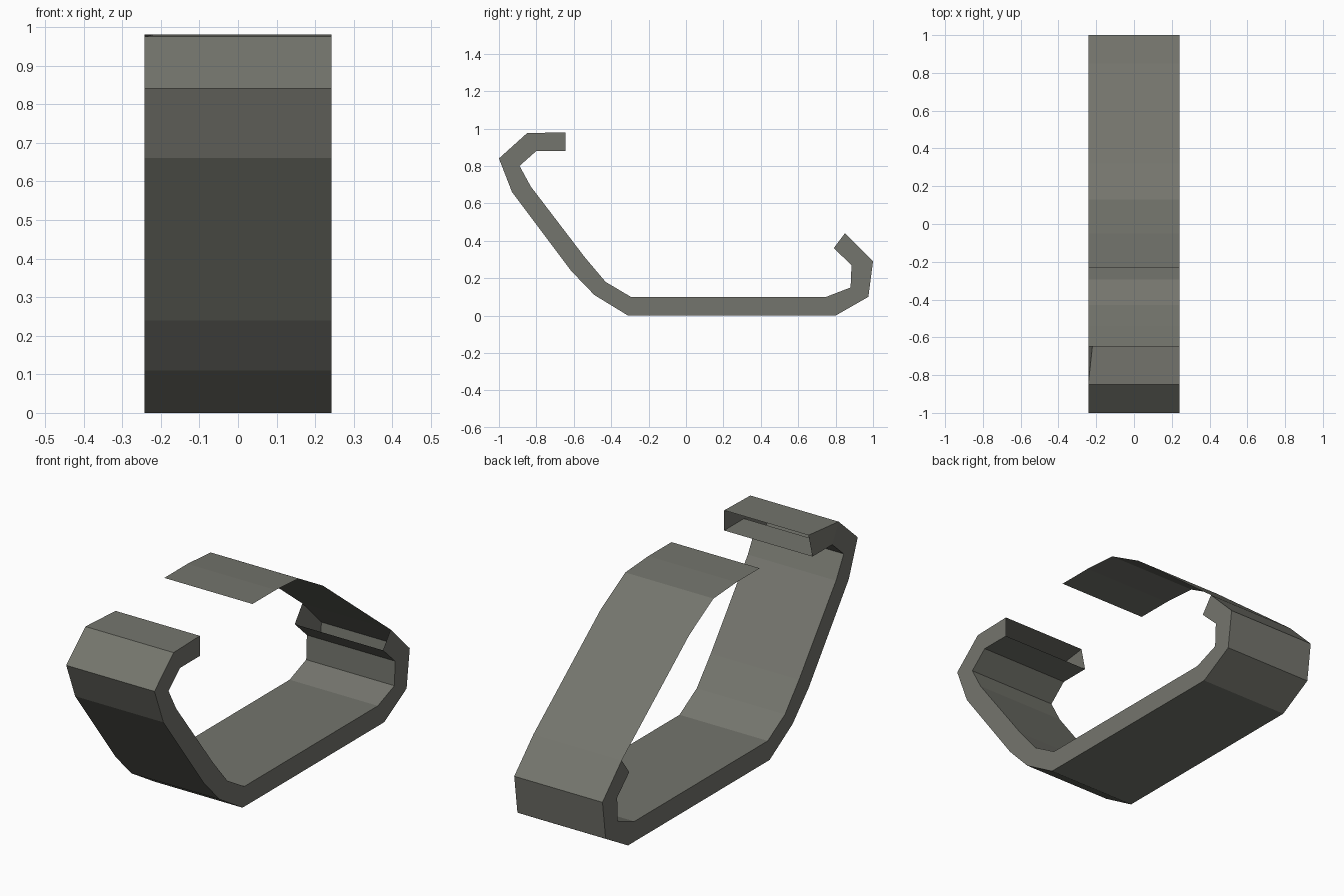
import bpy, bmesh

if "Cube" in bpy.data.objects:
    bpy.data.objects.remove(bpy.data.objects["Cube"])

HALF = 0.242  # half width of the band

# side profiles as (y, z), running from the front hook, under the base, to the back hook
OUTER = [(-0.645, 0.98), (-0.85, 0.975), (-1.0, 0.84), (-0.93, 0.66), (-0.615, 0.24),
         (-0.49, 0.11), (-0.31, 0.0), (0.80, 0.0), (0.975, 0.10), (1.0, 0.29), (0.85, 0.44)]
INNER = [(-0.645, 0.88), (-0.80, 0.88), (-0.89, 0.80), (-0.83, 0.69), (-0.54, 0.31),
         (-0.43, 0.18), (-0.295, 0.10), (0.75, 0.10), (0.88, 0.15), (0.885, 0.27), (0.79, 0.36)]
# thin skin carrying on from the back hook over the top
SKIN = [(0.32, 0.86), (0.13, 0.968), (-0.05, 0.98), (-0.232, 0.98)]

mat = bpy.data.materials.new("dark warm grey")
mat.diffuse_color = (0.175, 0.178, 0.153, 1)
mat.use_nodes = True
mat.node_tree.nodes["Principled BSDF"].inputs["Base Color"].default_value = mat.diffuse_color


def rail(bm, pts, x):
    return [bm.verts.new((x, y, z)) for y, z in pts]


def strip(bm, a, b):
    for i in range(min(len(a), len(b)) - 1):
        bm.faces.new((a[i], a[i + 1], b[i + 1], b[i]))


# open-ended hooked band with its outer skin
bm = bmesh.new()
out_l, out_r = rail(bm, OUTER + SKIN, -HALF), rail(bm, OUTER + SKIN, HALF)
in_l, in_r = rail(bm, INNER, -HALF), rail(bm, INNER, HALF)
strip(bm, out_l, out_r)   # outside
strip(bm, in_r, in_l)     # inside
strip(bm, out_r, in_r)    # right side
strip(bm, in_l, out_l)    # left side
out_l[0].co.x += 0.022    # skewed corner at the front hook tip

mesh = bpy.data.meshes.new("hooked_band")
bm.to_mesh(mesh)
bm.free()
mesh.materials.append(mat)
obj = bpy.data.objects.new("hooked_band", mesh)
bpy.context.collection.objects.link(obj)
